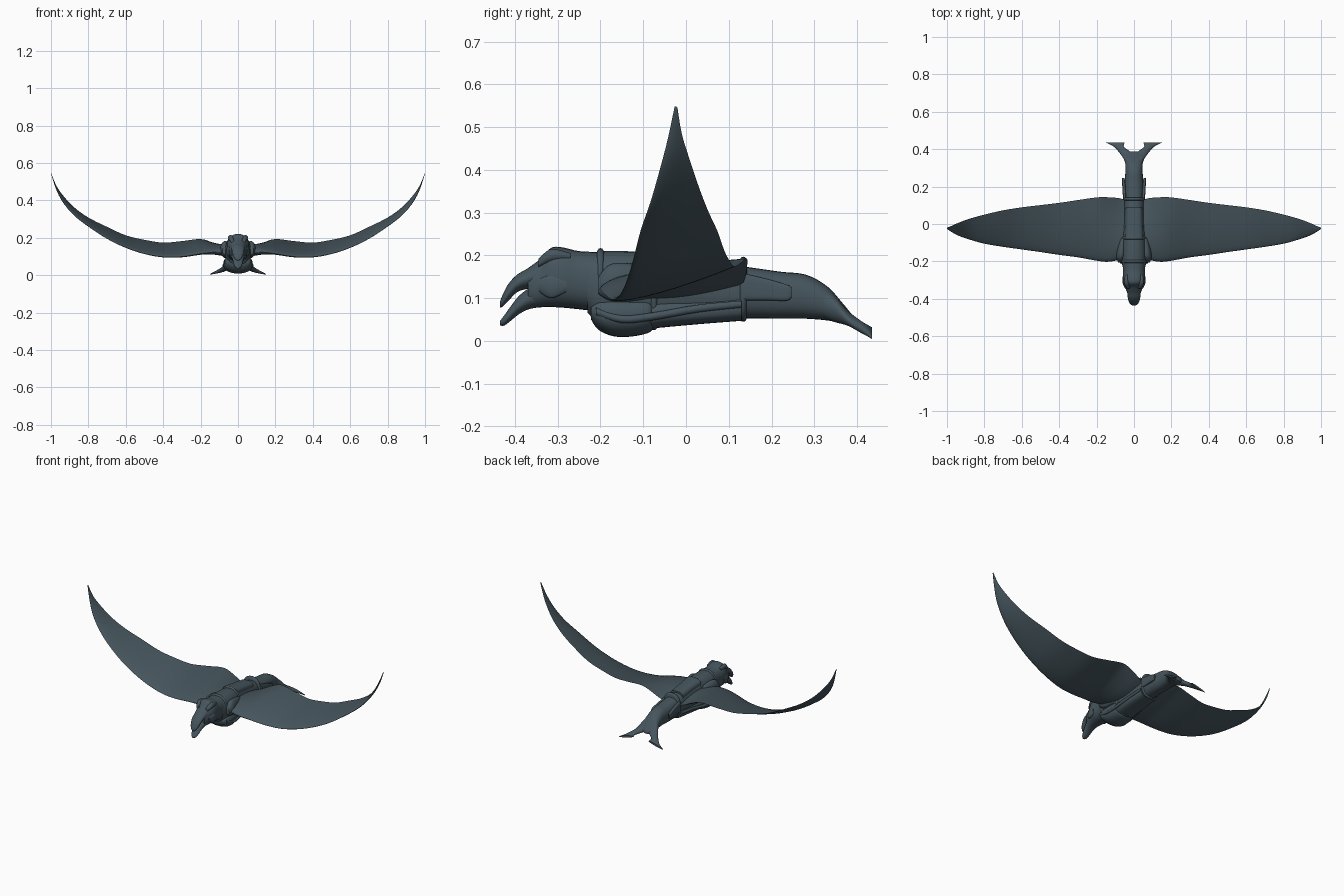
import bpy, bmesh, math

slate = bpy.data.materials.new("dark slate")
slate.diffuse_color = (0.06, 0.09, 0.108, 1)


def smooth_table(rows, steps):
    """Catmull-Rom interpolation of a table of rows."""
    out = []
    for i in range(len(rows) - 1):
        a, b = rows[max(i - 1, 0)], rows[i]
        c, d = rows[i + 1], rows[min(i + 2, len(rows) - 1)]
        for s in range(steps):
            t = s / steps
            out.append([0.5 * (2 * q + (r - p) * t + (2 * p - 5 * q + 4 * r - w) * t * t
                               + (3 * q - p - 3 * r + w) * t ** 3)
                        for p, q, r, w in zip(a, b, c, d)])
    return out + [list(rows[-1])]


def skin(name, rings, mirror=False, angle=50):
    """Join rings of points into one closed smooth object."""
    bm = bmesh.new()
    loops = [[bm.verts.new(p) for p in r] for r in rings]
    n = len(loops[0])
    for a, b in zip(loops, loops[1:]):
        for i in range(n):
            j = (i + 1) % n
            bm.faces.new((a[i], a[j], b[j], b[i]))
    bm.faces.new(loops[0])
    bm.faces.new(loops[-1])
    bmesh.ops.recalc_face_normals(bm, faces=bm.faces)
    me = bpy.data.meshes.new(name)
    bm.to_mesh(me)
    bm.free()
    ob = bpy.data.objects.new(name, me)
    bpy.context.collection.objects.link(ob)
    me.materials.append(slate)
    if mirror:
        ob.modifiers.new("mirror", 'MIRROR')
    bpy.ops.object.select_all(action='DESELECT')
    ob.select_set(True)
    bpy.context.view_layer.objects.active = ob
    bpy.ops.object.shade_smooth_by_angle(angle=math.radians(angle))
    return ob


def loft(name, rows, power=1.0, steps=4, mirror=False, n=28):
    """Rows are y, centre x, half width, top z, bottom z, sideways slope."""
    rings = []
    for y, cx, hw, zt, zb, k in smooth_table(rows, steps):
        ring = []
        for i in range(n):
            a = 2 * math.pi * i / n
            c, s = math.cos(a), math.sin(a)
            dx = hw * math.copysign(abs(c) ** power, c)
            dz = (zt - zb) / 2 * math.copysign(abs(s) ** power, s)
            ring.append((cx + dx, y, (zt + zb) / 2 + dz - k * dx))
        rings.append(ring)
    return skin(name, rings, mirror)


# torso and tail stem
loft("torso", [
    (-0.23, 0, 0.060, 0.205, 0.065, 0), (-0.19, 0, 0.068, 0.21, 0.035, 0),
    (-0.10, 0, 0.066, 0.208, 0.035, 0), (0.0, 0, 0.058, 0.195, 0.045, 0),
    (0.13, 0, 0.052, 0.175, 0.052, 0), (0.22, 0, 0.050, 0.162, 0.052, 0),
    (0.28, 0, 0.046, 0.155, 0.052, 0), (0.33, 0, 0.046, 0.128, 0.048, 0),
    (0.365, 0, 0.045, 0.09, 0.042, 0), (0.388, 0, 0.02, 0.062, 0.045, 0)], 0.85)

# forked tail
loft("tail_fork", [
    (0.30, 0.020, 0.020, 0.135, 0.065, 0), (0.345, 0.026, 0.028, 0.108, 0.045, 0),
    (0.38, 0.045, 0.032, 0.068, 0.036, 0.2), (0.41, 0.078, 0.026, 0.045, 0.020, 0.25),
    (0.425, 0.090, 0.037, 0.034, 0.014, 0.25),
    (0.435, 0.100, 0.050, 0.024, 0.012, 0.25)], mirror=True)

# neck and head
loft("head", [
    (-0.20, 0, 0.062, 0.208, 0.068, 0), (-0.25, 0, 0.059, 0.210, 0.074, 0),
    (-0.29, 0, 0.060, 0.219, 0.078, 0), (-0.315, 0, 0.056, 0.218, 0.079, 0),
    (-0.335, 0, 0.048, 0.197, 0.079, 0), (-0.355, 0, 0.042, 0.178, 0.078, 0),
    (-0.37, 0, 0.034, 0.165, 0.085, 0)], 0.85)
loft("upper_beak", [
    (-0.34, 0, 0.042, 0.192, 0.125, 0), (-0.37, 0, 0.036, 0.170, 0.122, 0),
    (-0.395, 0, 0.033, 0.155, 0.114, 0), (-0.415, 0, 0.028, 0.134, 0.094, 0),
    (-0.428, 0, 0.020, 0.110, 0.081, 0), (-0.435, 0, 0.009, 0.092, 0.078, 0)])
loft("lower_jaw", [
    (-0.33, 0, 0.040, 0.135, 0.080, 0), (-0.365, 0, 0.034, 0.124, 0.075, 0),
    (-0.39, 0, 0.029, 0.106, 0.063, 0), (-0.41, 0, 0.024, 0.081, 0.047, 0),
    (-0.425, 0, 0.018, 0.060, 0.036, 0), (-0.435, 0, 0.008, 0.047, 0.036, 0)])

# brows and cheek ridges
loft("brow", [(-0.345, 0.030, 0.010, 0.192, 0.172, 0), (-0.315, 0.040, 0.013, 0.215, 0.185, 0),
              (-0.27, 0.040, 0.008, 0.205, 0.190, 0)], mirror=True)
loft("cheek", [(-0.345, 0.040, 0.008, 0.145, 0.115, 0), (-0.315, 0.052, 0.009, 0.155, 0.10, 0),
               (-0.28, 0.055, 0.006, 0.145, 0.115, 0)], mirror=True)

# breast and belly armour
loft("breast_plate", [
    (-0.222, 0, 0.058, 0.085, 0.050, 0), (-0.205, 0, 0.072, 0.105, 0.026, 0),
    (-0.17, 0, 0.078, 0.110, 0.011, 0), (-0.13, 0, 0.076, 0.110, 0.010, 0),
    (-0.09, 0, 0.070, 0.110, 0.018, 0), (-0.077, 0, 0.060, 0.10, 0.028, 0)], 0.85)
loft("belly_plate", [
    (-0.082, 0, 0.064, 0.095, 0.028, 0), (-0.06, 0, 0.066, 0.10, 0.031, 0),
    (0.04, 0, 0.060, 0.10, 0.040, 0), (0.13, 0, 0.056, 0.11, 0.047, 0)], 0.75)
loft("side_strap", [
    (-0.21, 0.066, 0.008, 0.078, 0.060, 0), (-0.15, 0.075, 0.009, 0.060, 0.042, 0),
    (-0.08, 0.070, 0.009, 0.066, 0.048, 0), (0.03, 0.062, 0.008, 0.085, 0.067, 0),
    (0.13, 0.056, 0.007, 0.094, 0.078, 0)], mirror=True)

# back armour and body bands
loft("back_plate", [
    (-0.075, 0, 0.050, 0.212, 0.15, 0), (0.0, 0, 0.046, 0.203, 0.14, 0),
    (0.09, 0, 0.044, 0.190, 0.13, 0)], 0.7)
for name, y, hw, zt, zb in (("neck_band", -0.20, 0.067, 0.216, 0.045),
                            ("chest_band", -0.075, 0.067, 0.213, 0.026),
                            ("waist_band", 0.134, 0.058, 0.196, 0.046)):
    loft(name, [(y - 0.009, 0, hw - 0.008, zt - 0.008, zb + 0.008, 0), (y - 0.004, 0, hw, zt, zb, 0),
                (y + 0.004, 0, hw, zt, zb, 0), (y + 0.009, 0, hw - 0.008, zt - 0.008, zb + 0.008, 0)],
         0.85, 2)

# hip plates beside the tail
loft("hip_plate", [
    (0.135, 0.050, 0.009, 0.158, 0.095, 0), (0.19, 0.053, 0.009, 0.145, 0.095, 0),
    (0.235, 0.057, 0.008, 0.132, 0.094, 0), (0.247, 0.058, 0.005, 0.125, 0.102, 0)], 0.6, mirror=True)

# wings: x, leading y, trailing y, leading z, trailing z, half thickness
wing_rows = [
    (0.03, -0.180, 0.125, 0.130, 0.125, 0.036), (0.08, -0.192, 0.138, 0.127, 0.145, 0.032),
    (0.14, -0.202, 0.143, 0.122, 0.175, 0.025), (0.20, -0.196, 0.142, 0.115, 0.193, 0.020),
    (0.30, -0.178, 0.128, 0.099, 0.182, 0.016), (0.40, -0.165, 0.113, 0.098, 0.174, 0.014),
    (0.50, -0.150, 0.101, 0.115, 0.189, 0.012), (0.60, -0.136, 0.089, 0.148, 0.213, 0.011),
    (0.70, -0.122, 0.073, 0.196, 0.258, 0.010), (0.80, -0.105, 0.050, 0.262, 0.308, 0.010),
    (0.88, -0.083, 0.028, 0.325, 0.366, 0.010), (0.94, -0.062, 0.006, 0.398, 0.432, 0.010),
    (0.975, -0.043, -0.010, 0.470, 0.485, 0.009), (1.0, -0.027, -0.020, 0.546, 0.546, 0.003)]
rings = []
N = 14
for x, yl, yt, zl, zt, th in smooth_table(wing_rows, 4):
    upper, lower = [], []
    for i in range(N + 1):
        t = (1 - math.cos(math.pi * i / N)) / 2
        h = th * (2.2 * math.sqrt(t) * (1 - t) + 0.12 * math.sin(math.pi * t))
        y, z = yl + (yt - yl) * t, zl + (zt - zl) * t
        upper.append((x, y, z + h))
        lower.append((x, y, z - h))
    rings.append(upper + lower[-2:0:-1])
skin("wing", rings, mirror=True, angle=60)

# shoulder guards over the front wing roots
loft("shoulder", [
    (-0.205, 0.072, 0.012, 0.150, 0.110, 0), (-0.18, 0.070, 0.024, 0.178, 0.095, 0),
    (-0.14, 0.066, 0.026, 0.182, 0.092, 0), (-0.08, 0.058, 0.020, 0.170, 0.10, 0),
    (-0.04, 0.052, 0.012, 0.150, 0.115, 0)], mirror=True)
